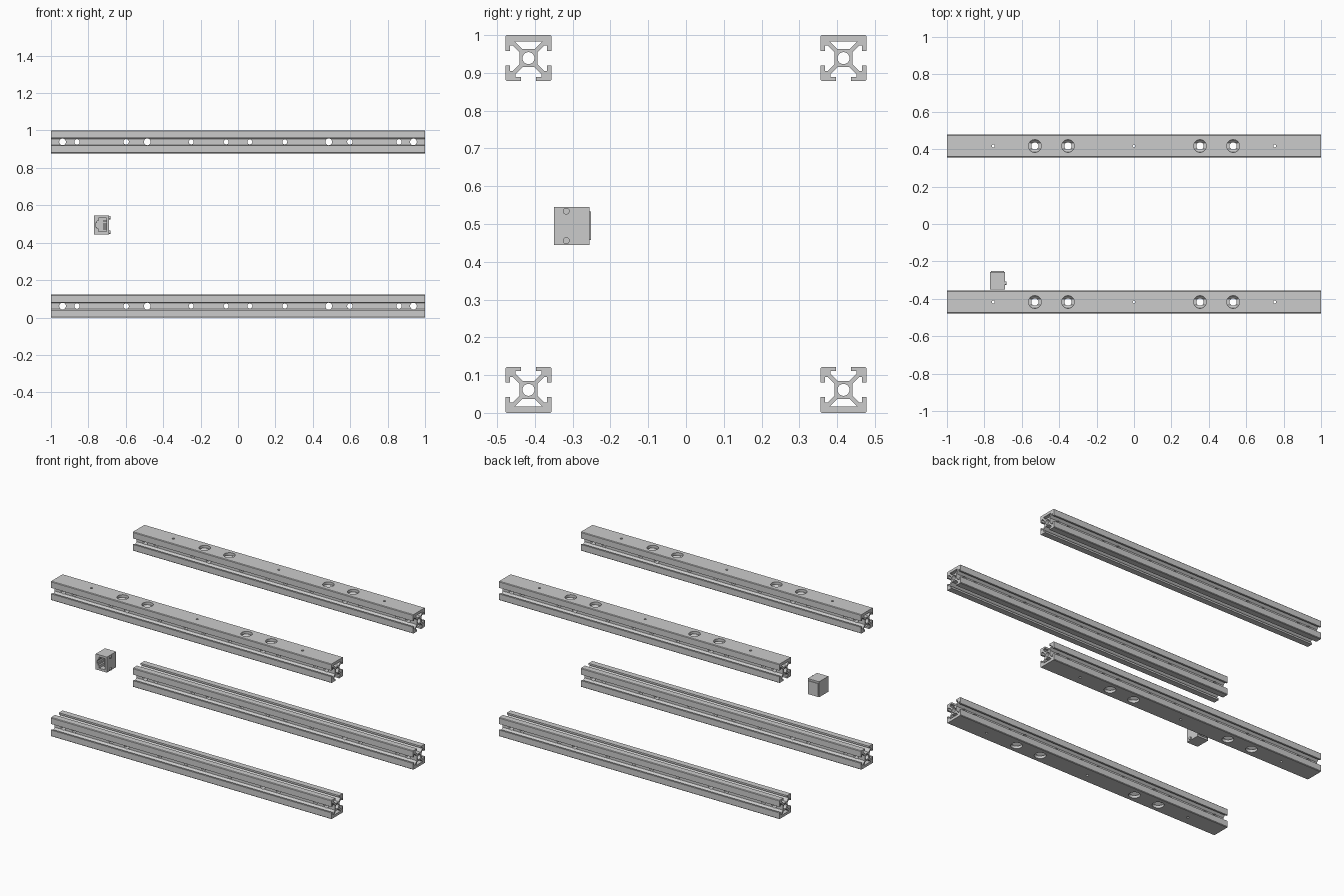
import bpy, bmesh
from math import radians, pi, cos, sin
from mathutils import Matrix, Vector

if "Cube" in bpy.data.objects:
    bpy.data.objects.remove(bpy.data.objects["Cube"])

S = 0.0061  # profile unit: rail is 20 units square


def finish(name, bm):
    bmesh.ops.recalc_face_normals(bm, faces=bm.faces)
    me = bpy.data.meshes.new(name)
    bm.to_mesh(me)
    bm.free()
    ob = bpy.data.objects.new(name, me)
    bpy.context.collection.objects.link(ob)
    return ob


def prism(bm, pts, x0, x1):
    """Extrude a (y, z) outline along x."""
    a = [bm.verts.new((x0, y, z)) for y, z in pts]
    b = [bm.verts.new((x1, y, z)) for y, z in pts]
    bm.faces.new(a)
    bm.faces.new(b[::-1])
    n = len(pts)
    for i in range(n):
        bm.faces.new((a[i], a[(i + 1) % n], b[(i + 1) % n], b[i]))


def box(bm, lo, hi):
    lo, hi = Vector(lo), Vector(hi)
    m = Matrix.Translation((lo + hi) / 2) @ Matrix.Diagonal((*(hi - lo), 1))
    bmesh.ops.create_cube(bm, size=1, matrix=m)


def cylinder(bm, center, r, length, axis, seg=24):
    rot = {'X': Matrix.Rotation(pi / 2, 4, 'Y'), 'Y': Matrix.Rotation(pi / 2, 4, 'X'),
           'Z': Matrix.Identity(4)}[axis]
    bmesh.ops.create_cone(bm, cap_ends=True, segments=seg, radius1=r, radius2=r,
                          depth=length, matrix=Matrix.Translation(center) @ rot)


def cut(ob, bm):
    cutter = finish("cutter", bm)
    cutter.hide_render = True
    mod = ob.modifiers.new("cut", 'BOOLEAN')
    mod.operation, mod.solver, mod.object = 'DIFFERENCE', 'EXACT', cutter
    bpy.context.view_layer.objects.active = ob
    bpy.ops.object.modifier_apply(modifier="cut")
    bpy.data.objects.remove(cutter)


def smooth(ob):
    bpy.ops.object.select_all(action='DESELECT')
    ob.select_set(True)
    bpy.context.view_layer.objects.active = ob
    bpy.ops.object.shade_smooth_by_angle(angle=radians(30))


def turned(half, angle):
    """Mirror a half outline across the slot axis and turn it about the rail axis."""
    pts = half + [(-u, v) for u, v in reversed(half)]
    c, s = cos(angle), sin(angle)
    return [((u * c - v * s) * S, (u * s + v * c) * S) for u, v in pts]


# Rail: chamfered square bar, closed on top
bm = bmesh.new()
prism(bm, turned([(9.4, 10), (10, 9.4), (10, -9.4), (9.4, -10)], 0), -1, 1)
rail = finish("upper_front_rail", bm)

# Three T-slots, a closed cavity under the top wall, and the centre bore
bm = bmesh.new()
slot = [(3.2, 11), (3.2, 8.1), (5.6, 8.1), (5.6, 6.9), (2.6, 3.9)]
for a in (pi / 2, pi, -pi / 2):
    prism(bm, turned(slot, a), -1.1, 1.1)
prism(bm, turned([(5.9, 7.2), (2.6, 3.9)], 0), -1.1, 1.1)
cylinder(bm, (0, 0, 0), 2.6 * S, 2.2, 'X', 32)
cut(rail, bm)

# Cross holes through the core, front to back
bm = bmesh.new()
for x, r in ((.938, .018), (.861, .0145), (.598, .0145), (.485, .018), (.25, .0135), (.063, .0135)):
    for sx in (-1, 1):
        cylinder(bm, (sx * x, 0, 0), r, 13 * S, 'Y')
cut(rail, bm)

# Vertical bolt holes with wide access holes, and small pilot holes
bm = bmesh.new()
for x in (-.53, -.353, .353, .53):
    cylinder(bm, (x, 0, 8.8 * S), .034, 4.4 * S, 'Z', 32)
    cylinder(bm, (x, 0, -.25 * S), .0195, 13.5 * S, 'Z')
for x in (-.753, 0, .753):
    cylinder(bm, (x, 0, 2 * S), .0075, 18 * S, 'Z', 16)
cut(rail, bm)
smooth(rail)

# Place the four rails; the lower ones are turned upside down
rail.location = (0, -.417, .939)
for name, y, z, flip in (("upper_back_rail", .417, .939, 0),
                         ("lower_front_rail", -.417, .061, pi),
                         ("lower_back_rail", .417, .061, pi)):
    ob = bpy.data.objects.new(name, rail.data)
    ob.location, ob.rotation_euler = (0, y, z), (flip, 0, 0)
    bpy.context.collection.objects.link(ob)

# Socket housing with a stepped opening at the front
bm = bmesh.new()
box(bm, (-.77, -.35, .445), (-.69, -.256, .545))
socket = finish("socket_housing", bm)
for lo, hi in (((-.745, -.36, .459), (-.703, -.28, .531)),
               ((-.755, -.36, .475), (-.74, -.28, .515)),
               ((-.762, -.36, .485), (-.75, -.28, .505))):
    bm = bmesh.new()
    box(bm, lo, hi)
    cut(socket, bm)

# Contact pins inside the opening
bm = bmesh.new()
for i in range(8):
    z = .495 + (i - 3.5) * .0065
    box(bm, (-.722, -.335, z - .0015), (-.702, -.279, z + .0015))
finish("socket_contacts", bm)

# Mounting pegs on the side
bm = bmesh.new()
for z in (.456, .534):
    cylinder(bm, (-.688, -.317, z), .009, .012, 'X', 16)
smooth(finish("socket_pegs", bm))

# Thin raised plate on the back
bm = bmesh.new()
box(bm, (-.765, -.257, .457), (-.695, -.252, .533))
finish("socket_back_plate", bm)
